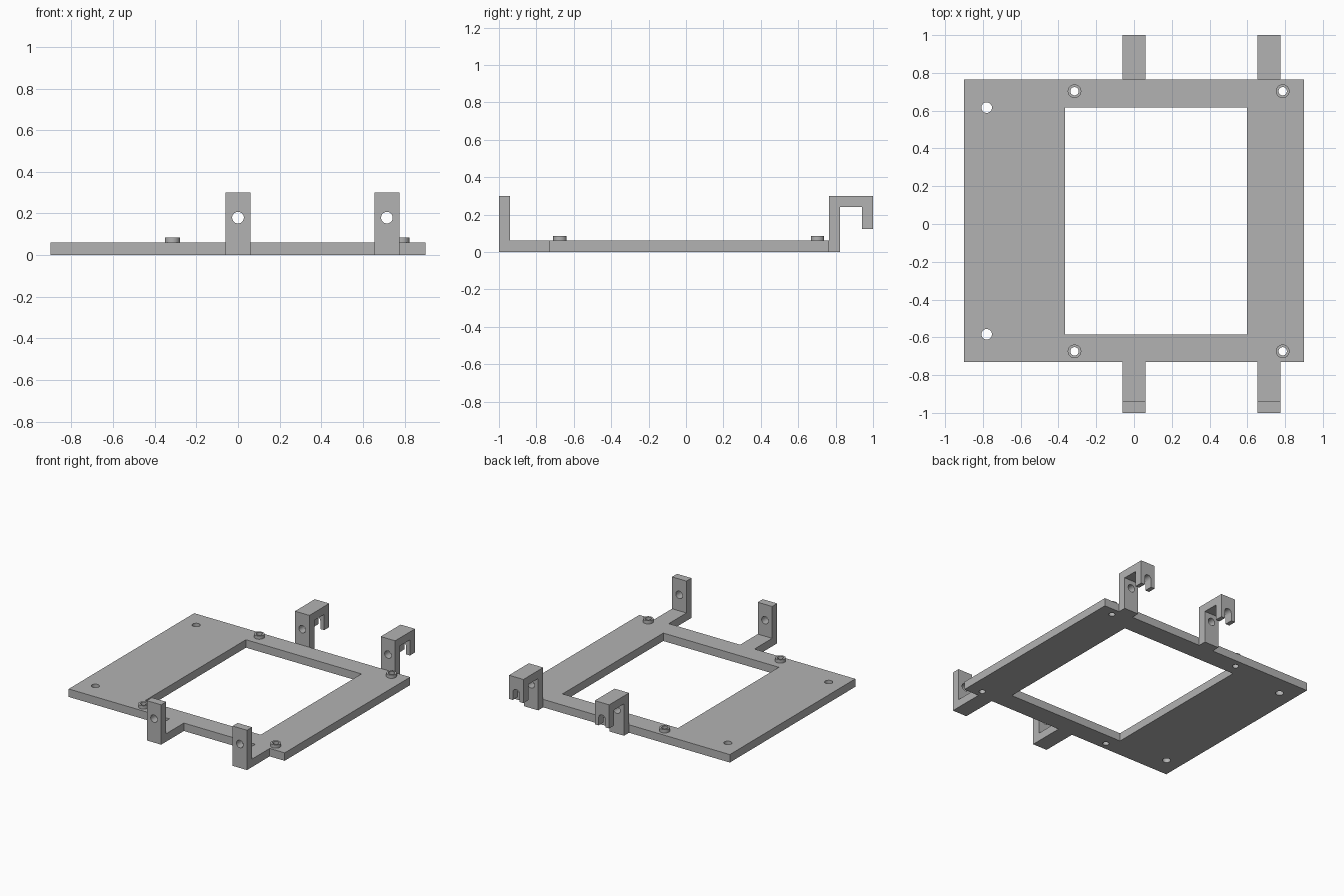
import bpy, bmesh, math
from mathutils import Matrix, Vector

cube = bpy.data.objects.get("Cube")
if cube:
    bpy.data.objects.remove(cube, do_unlink=True)

grey = bpy.data.materials.new("plain grey")
grey.use_nodes = True
grey.diffuse_color = (0.45, 0.45, 0.45, 1)
grey.node_tree.nodes["Principled BSDF"].inputs["Base Color"].default_value = grey.diffuse_color

T = 0.06                      # sheet thickness
HEIGHT = 0.3                  # bracket height
FRONT, BACK = -0.73, 0.764    # plate ends
HOLE_Z, HOLE_R = 0.18, 0.028
ARM_X = (0.0, 0.715)
BOSSES = [(x, y) for x in (-0.315, 0.787) for y in (-0.674, 0.703)]
SIDE_HOLES = [(-0.78, -0.584), (-0.78, 0.616)]


def make_object(name, bm):
    bmesh.ops.recalc_face_normals(bm, faces=bm.faces)
    mesh = bpy.data.meshes.new(name)
    bm.to_mesh(mesh)
    bm.free()
    mesh.materials.append(grey)
    ob = bpy.data.objects.new(name, mesh)
    bpy.context.collection.objects.link(ob)
    return ob


def box(name, lo, hi):
    lo, hi = Vector(lo), Vector(hi)
    bm = bmesh.new()
    bmesh.ops.create_cube(bm, size=1, matrix=Matrix.Translation((lo + hi) / 2)
                          @ Matrix.Diagonal((*(hi - lo), 1)))
    return make_object(name, bm)


def cylinder(name, centre, radius, depth, along_y=False):
    turn = Matrix.Rotation(math.pi / 2 if along_y else 0, 4, 'X')
    bm = bmesh.new()
    bmesh.ops.create_cone(bm, cap_ends=True, segments=40, radius1=radius, radius2=radius,
                          depth=depth, matrix=Matrix.Translation(centre) @ turn)
    return make_object(name, bm)


def side_profile(name, points, x):
    """Extrude a (y, z) outline across the arm width."""
    bm = bmesh.new()
    face = bm.faces.new([bm.verts.new((x - T, y, z)) for y, z in points])
    new = bmesh.ops.extrude_face_region(bm, geom=[face])["geom"]
    bmesh.ops.translate(bm, vec=(2 * T, 0, 0),
                        verts=[v for v in new if isinstance(v, bmesh.types.BMVert)])
    return make_object(name, bm)


def cut(ob, cutters):
    for cutter in cutters:
        mod = ob.modifiers.new("cut", 'BOOLEAN')
        mod.operation, mod.solver, mod.object = 'DIFFERENCE', 'EXACT', cutter
        bpy.ops.object.select_all(action='DESELECT')
        bpy.context.view_layer.objects.active = ob
        ob.select_set(True)
        bpy.ops.object.modifier_apply(modifier=mod.name)
        bpy.data.objects.remove(cutter, do_unlink=True)
    bpy.ops.object.shade_smooth_by_angle(angle=math.radians(30))


# Base plate with its window, mounting holes and side holes
plate = box("base_plate", (-0.9, FRONT, 0), (0.9, BACK, T))
cutters = [box("window_cutter", (-0.365, -0.584, -T), (0.598, 0.616, 2 * T))]
cutters += [cylinder("hole_cutter", (x, y, 0), 0.022, 0.4) for x, y in BOSSES]
cutters += [cylinder("hole_cutter", (x, y, 0), HOLE_R, 0.4) for x, y in SIDE_HOLES]
cut(plate, cutters)

# Raised rings around the mounting holes
for i, (x, y) in enumerate(BOSSES):
    ring = cylinder(f"mounting_ring_{i + 1}", (x, y, T + 0.0125), 0.036, 0.025)
    cut(ring, [cylinder("hole_cutter", (x, y, 0), 0.022, 0.4)])

for side, x in zip(("middle", "left"), ARM_X):
    # L-shaped front arm
    arm = side_profile(f"front_arm_{side}", [
        (FRONT, 0), (-1, 0), (-1, HEIGHT), (T - 1, HEIGHT), (T - 1, T), (FRONT, T)], x)
    cut(arm, [cylinder("hole_cutter", (x, -1, HOLE_Z), HOLE_R, 0.4, True)])

    # Back hook with a round hole and a lip slot open at the bottom
    hook = side_profile(f"back_hook_{side}", [
        (BACK, 0), (BACK, HEIGHT), (1, HEIGHT), (1, 0.122), (1 - T, 0.122),
        (1 - T, HEIGHT - T), (BACK + T, HEIGHT - T), (BACK + T, 0)], x)
    cut(hook, [cylinder("hole_cutter", (x, 0.9, HOLE_Z), HOLE_R, 0.6, True),
               box("slot_cutter", (x - HOLE_R, 0.9, 0.05), (x + HOLE_R, 1.1, HOLE_Z))])
